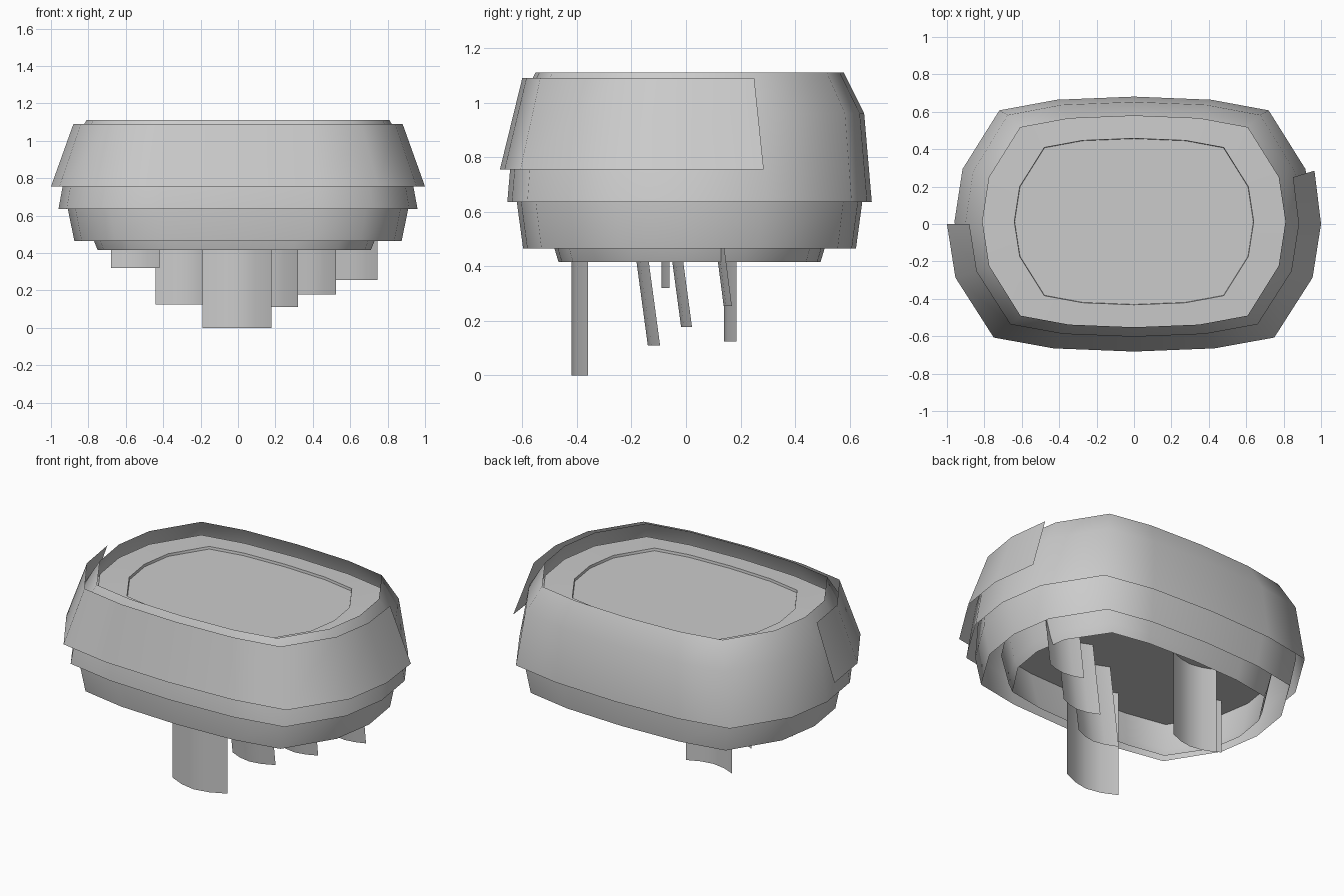
import bpy, bmesh, math

cube = bpy.data.objects.get("Cube")
if cube:
    bpy.data.objects.remove(cube)

gray = bpy.data.materials.new("plain_gray")
gray.use_nodes = True
gray.diffuse_color = (0.6, 0.6, 0.6, 1)
gray.node_tree.nodes["Principled BSDF"].inputs["Base Color"].default_value = (0.6, 0.6, 0.6, 1)

# Sixteen-sided rounded outline, counter-clockwise from +x
QUARTER = [(1, 0), (.955, .42), (.75, .89), (.43, .975), (0, 1)]
half = QUARTER + [(-x, y) for x, y in QUARTER[-2::-1]]
OUTLINE = half + [(-x, -y) for x, y in half[1:-1]]


def finish(name, bm):
    mesh = bpy.data.meshes.new(name)
    bm.to_mesh(mesh)
    bm.free()
    ob = bpy.data.objects.new(name, mesh)
    bpy.context.collection.objects.link(ob)
    mesh.materials.append(gray)
    bpy.ops.object.select_all(action="DESELECT")
    ob.select_set(True)
    bpy.context.view_layer.objects.active = ob
    bpy.ops.object.shade_smooth_by_angle(angle=math.radians(55))
    return ob


def loft(name, rows, closed=True, cap=False):
    """Join rows of points into a sheet; optionally close the last row."""
    bm = bmesh.new()
    rings = [[bm.verts.new(p) for p in row] for row in rows]
    n = len(rows[0])
    for lo, hi in zip(rings, rings[1:]):
        for i in range(n if closed else n - 1):
            j = (i + 1) % n
            bm.faces.new((lo[i], lo[j], hi[j], hi[i]))
    if cap:
        bm.faces.new(rings[-1])
    return finish(name, bm)


def ring(z, a, b, cx=0, cy=.013):
    return [(cx + a * x, cy + b * y, z) for x, y in OUTLINE]


# Main outer shell, open above and below
loft("outer_shell", [ring(.635, .96, .668), ring(.96, .9, .64), ring(1.11, .81, .565)])

# Inner shell with a recessed top
loft("inner_shell", [ring(.465, .875, .61), ring(.635, .91, .633),
                     ring(.9, .89, .62), ring(1.03, .81, .563)])
loft("top_rim", [ring(1.03, .81, .565), ring(1.035, .64, .445)])
loft("top_panel", [ring(1.035, .64, .445), ring(1.02, .638, .443)], cap=True)

# Lower skirt with its ceiling
loft("lower_skirt", [ring(.415, .73, .48, -.02), ring(.465, .75, .495, -.02),
                     ring(.65, .79, .53, -.02)], cap=True)


# Front collar: from the -x side round the front and past the +x side
def collar_row(z, a, b, end):
    front = [(a * x, b * y, z) for x, y in OUTLINE[8:] + OUTLINE[:1]]
    return front + [(a * .965, end, z)]


loft("front_collar", [collar_row(.755, 1, .682, .285), collar_row(1.09, .88, .6, .25)],
     closed=False)


# Hanging curved strips: x range, bottom z, y of the edges at the bottom, bulge, lean
def strip(name, x0, x1, bottom, y, bulge, lean=0):
    top = .65
    rows = []
    for z in (bottom, top):
        yy = y - lean * (z - bottom)
        row = []
        for k in range(5):
            t = k / 4
            row.append((x0 + (x1 - x0) * t, yy - bulge * math.sin(math.pi * t), z))
        rows.append(row)
    loft(name, rows, closed=False)


strip("center_strip", -.19, .18, 0, -.36, .06)
strip("back_right_strip", -.44, -.13, .125, .185, .045)
strip("far_right_strip", -.68, -.42, .32, -.06, .03)
strip("left_strip_inner", .03, .32, .11, -.095, .045, .135)
strip("left_strip_middle", .26, .525, .178, .022, .04, .135)
strip("left_strip_outer", .5, .745, .255, .168, .03, .13)
